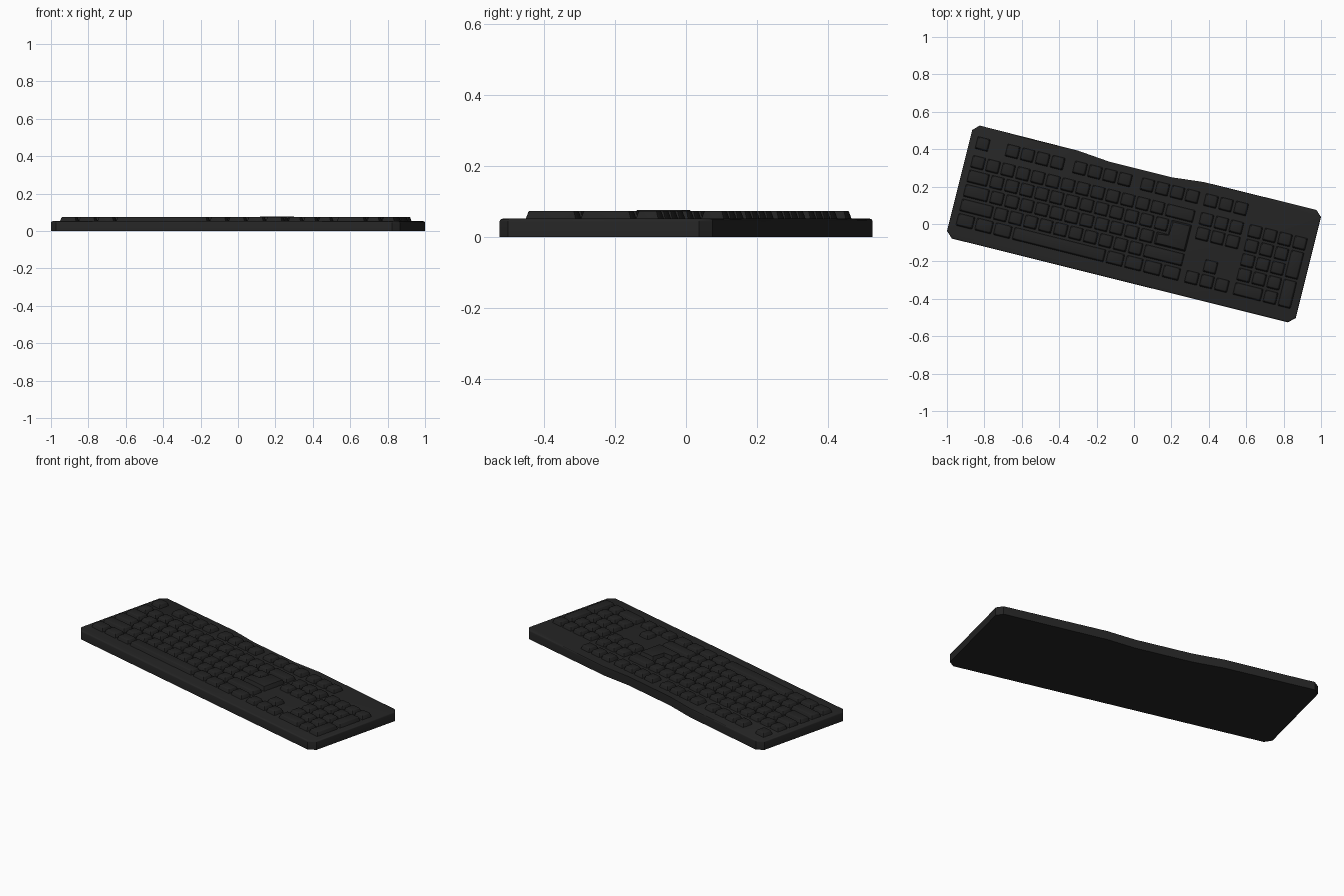
import bpy, bmesh, math
from mathutils import Vector

cube = bpy.data.objects.get("Cube")
if cube:
    bpy.data.objects.remove(cube, do_unlink=True)

TURN = math.radians(-14)      # the whole keyboard sits turned on the ground
PITCH, ROW = 0.0825, 0.08     # key spacing across and in depth
LEFT = -0.888 - PITCH / 2     # left edge of the key field
GAP, TAPER = 0.0055, 0.008
DECK, KEY_TOP = 0.052, 0.074
ROWS = [0.219] + [0.116 - i * ROW for i in range(5)]


def material(name, value):
    mat = bpy.data.materials.new(name)
    mat.use_nodes = True
    colour = (value, value, value, 1)
    mat.diffuse_color = colour
    bsdf = mat.node_tree.nodes["Principled BSDF"]
    bsdf.inputs["Base Color"].default_value = colour
    bsdf.inputs["Roughness"].default_value = 0.6
    return mat


case_grey = material("case charcoal", 0.0185)
key_grey = material("key charcoal", 0.0165)


def finish(name, bm, mat):
    bmesh.ops.recalc_face_normals(bm, faces=bm.faces)
    mesh = bpy.data.meshes.new(name)
    bm.to_mesh(mesh)
    bm.free()
    mesh.materials.append(mat)
    obj = bpy.data.objects.new(name, mesh)
    bpy.context.collection.objects.link(obj)
    obj.rotation_euler.z = TURN
    bpy.ops.object.select_all(action="DESELECT")
    obj.select_set(True)
    bpy.context.view_layer.objects.active = obj
    bpy.ops.object.shade_smooth_by_angle(angle=math.radians(35))
    return obj


def inset(points, d):
    """Move a counter-clockwise right-angled outline inwards."""
    result = []
    for i, p in enumerate(points):
        a = (p - points[i - 1]).normalized()
        b = (points[(i + 1) % len(points)] - p).normalized()
        result.append(p + d * Vector((-a.y - b.y, a.x + b.x)))
    return result


def add_prism(bm, lower, upper, z0, z1):
    bottom = [bm.verts.new((p.x, p.y, z0)) for p in lower]
    top = [bm.verts.new((p.x, p.y, z1)) for p in upper]
    n = len(top)
    bm.faces.new(bottom[::-1])
    cap = bm.faces.new(top)
    sides = [bm.faces.new((bottom[i], bottom[(i + 1) % n], top[(i + 1) % n], top[i]))
             for i in range(n)]
    return cap, sides


def add_key(bm, outline, top=KEY_TOP):
    """Tapered key cap with softened corners and rim."""
    lower = inset(outline, GAP)
    cap, sides = add_prism(bm, lower, inset(lower, TAPER), DECK - 0.004, top)
    edges = set(cap.edges)
    for side in sides:
        edges.update(e for e in side.edges
                     if abs(e.verts[0].co.z - e.verts[1].co.z) > 0.01)
    bmesh.ops.bevel(bm, geom=list(edges), offset=0.004, segments=2,
                    affect="EDGES", profile=0.5)


def key_box(start, width, row, rows=1):
    x0, x1 = LEFT + start * PITCH, LEFT + (start + width) * PITCH
    y1 = ROWS[row] + ROW / 2
    y0 = y1 - rows * ROW
    return [Vector(p) for p in ((x0, y0), (x1, y0), (x1, y1), (x0, y1))]


def key_group(name, keys):
    bm = bmesh.new()
    for key in keys:
        add_key(bm, key_box(*key))
    return finish(name, bm, key_grey)


def run(row, start, widths):
    keys = []
    for w in widths:
        keys.append((start, w, row))
        start += w
    return keys


# Case: clipped corners and a shallow dip along the back edge
outline = [Vector(p) for p in (
    (-0.926, -0.311), (0.926, -0.311), (0.961, -0.278), (0.961, 0.278),
    (0.928, 0.309), (0.31, 0.308), (0.135, 0.291), (-0.205, 0.291),
    (-0.385, 0.308), (-0.928, 0.311), (-0.961, 0.278), (-0.961, -0.278))]
bm = bmesh.new()
cap, _ = add_prism(bm, outline, outline, 0, DECK)
bmesh.ops.bevel(bm, geom=list(cap.edges), offset=0.008, segments=3,
                affect="EDGES", profile=0.5)
finish("case", bm, case_grey)

# Function row: one single key and three blocks of four
functions = [(0, 1, 0)]
for start in (2, 6.5, 11):
    functions += run(0, start, [1] * 4)
key_group("function_keys", functions)

# Main block
key_group("main_keys",
          run(1, 0, [1] * 13 + [2])
          + run(2, 0, [1.5] + [1] * 12)
          + run(3, 0, [1.75] + [1] * 11)
          + run(4, 0, [2.25] + [1] * 10 + [2.75])
          + run(5, 0, [1.25] * 3 + [6.25] + [1.25] * 4))

# Stepped return key covering two rows
short, wide = key_box(13.5, 1.5, 2), key_box(12.75, 2.25, 3)
step = [wide[0], wide[1], short[2], short[3],
        Vector((short[3].x, wide[3].y)), wide[3]]
bm = bmesh.new()
add_key(bm, step, KEY_TOP + 0.003)
finish("return_key", bm, key_grey)

# Navigation block and arrows
navigation = []
for row in (0, 1, 2, 5):
    navigation += run(row, 15.25, [1] * 3)
key_group("navigation_keys", navigation + [(16.25, 1, 4)])

# Number pad with two tall keys and one wide key
pad = run(1, 18.5, [1] * 4) + run(5, 18.5, [2, 1])
for row in (2, 3, 4):
    pad += run(row, 18.5, [1] * 3)
key_group("number_pad_keys", pad + [(21.5, 1, row, 2) for row in (2, 4)])
